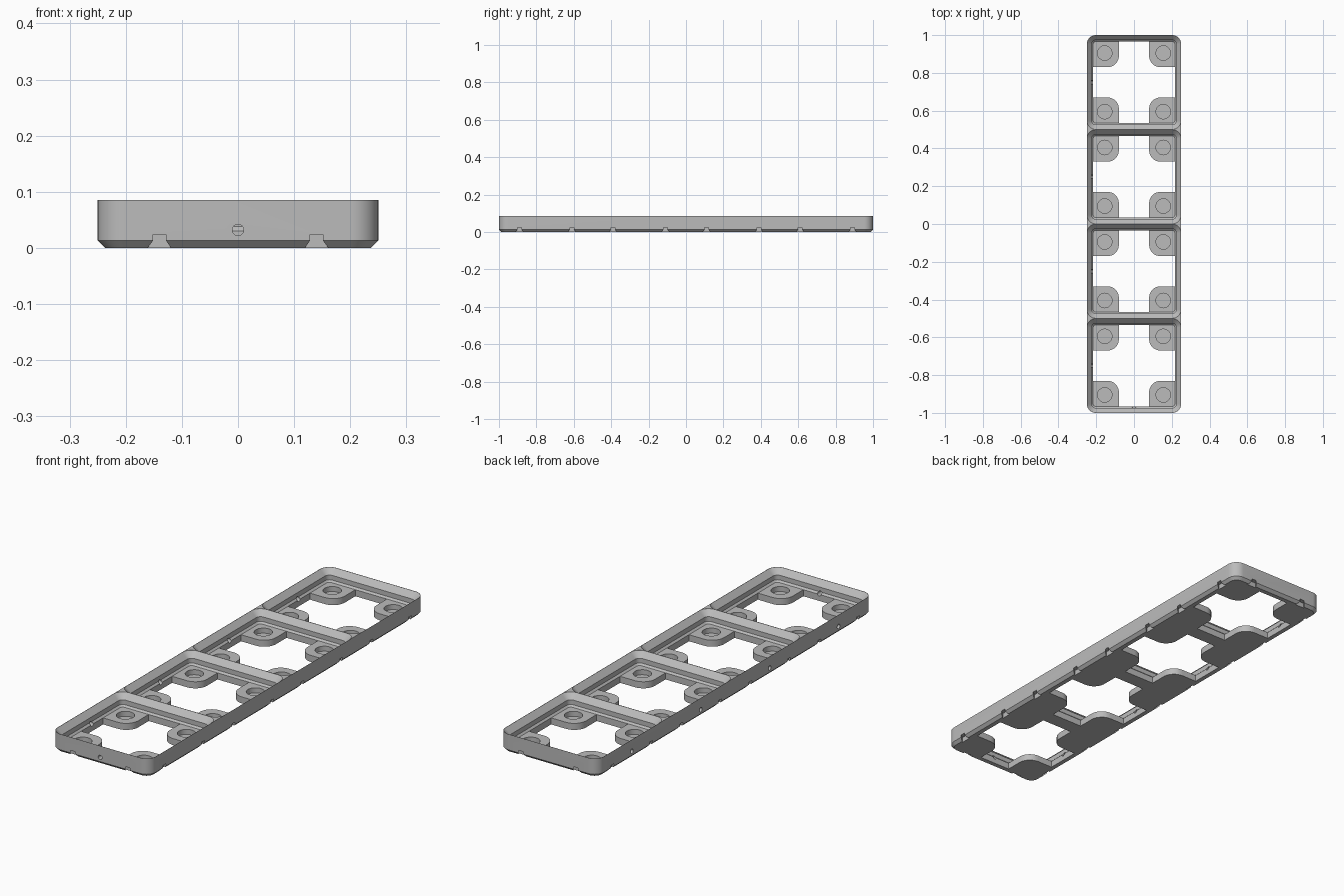
import bpy, bmesh
from math import cos, sin, pi
from mathutils import Matrix, Vector

cube = bpy.data.objects.get("Cube")
if cube:
    bpy.data.objects.remove(cube, do_unlink=True)

HX, HY, TOP, RADIUS = 0.25, 1.0, 0.085, 0.048
FLOOR = 0.03                      # top of the corner pads
OPEN = 0.216                      # half size of the cell opening
PITCH = 0.5
CELLS = [(i - 1.5) * PITCH for i in range(4)]
SIGNS = (-1, 1)


def rounded(hx, hy, r, cy=0, steps=10):
    """Outline of a rounded rectangle, counter-clockwise."""
    pts = []
    for q, (sx, sy) in enumerate(((1, 1), (-1, 1), (-1, -1), (1, -1))):
        for k in range(steps + 1):
            a = (q + k / steps) * pi / 2
            pts.append((sx * (hx - r) + r * cos(a), cy + sy * (hy - r) + r * sin(a)))
    return pts


def loft(bm, levels):
    """Closed solid through matching outlines, given as (z, outline)."""
    rings = [[bm.verts.new((x, y, z)) for x, y in pts] for z, pts in levels]
    n = len(rings[0])
    for low, high in zip(rings, rings[1:]):
        for i in range(n):
            j = (i + 1) % n
            bm.faces.new((low[i], low[j], high[j], high[i]))
    bm.faces.new(rings[0][::-1])
    bm.faces.new(rings[-1])


def make(name, bm):
    bmesh.ops.recalc_face_normals(bm, faces=bm.faces)
    mesh = bpy.data.meshes.new(name)
    bm.to_mesh(mesh)
    bm.free()
    obj = bpy.data.objects.new(name, mesh)
    bpy.context.collection.objects.link(obj)
    return obj


# Outer block with a chamfered foot
bm = bmesh.new()
loft(bm, [(z, rounded(HX - d, HY - d, RADIUS - d))
          for z, d in ((0, 0.013), (0.013, 0), (TOP, 0))])
tray = make("grid_tray", bm)

# Stepped sockets: chamfer, straight wall, chamfer up to a thin rim
bm = bmesh.new()
for cy in CELLS:
    loft(bm, [(z, rounded(HX - d, HX - d, RADIUS - d, cy))
              for z, d in ((FLOOR, HX - OPEN), (0.038, 0.0256), (0.0595, 0.0256),
                           (TOP - 0.0005, 0.0006), (TOP + 0.02, 0.0006))])
sockets = make("socket_cutter", bm)

# Cross-shaped openings that leave a round-cornered pad in every corner
bm = bmesh.new()
PAD, PAD_R = 0.08, 0.06
quadrant = [(OPEN, PAD)]
for k in range(9):
    a = -pi / 2 - k / 8 * pi / 2
    quadrant.append((PAD + PAD_R + PAD_R * cos(a), PAD + PAD_R + PAD_R * sin(a)))
quadrant.append((PAD, OPEN))
outline = []
for q in range(4):
    turn = Matrix.Rotation(q * pi / 2, 2)
    outline += [turn @ Vector(p) for p in quadrant]
for cy in CELLS:
    pts = [(p.x, p.y + cy) for p in outline]
    loft(bm, [(-0.02, pts), (FLOOR + 0.004, pts)])
openings = make("opening_cutter", bm)

# Small cuts: round recesses, dovetail slots and side holes
bm = bmesh.new()


def cylinder(radius, depth, matrix):
    bmesh.ops.create_cone(bm, cap_ends=True, segments=32, radius1=radius,
                          radius2=radius, depth=depth, matrix=matrix)


def slot(edge, out, along):
    """Dovetail that widens inward from a point on the outer edge."""
    pts = []
    for d, s in ((-0.005, -1), (0.02, -1), (0.02, 1), (-0.005, 1)):
        pts.append(tuple(edge - out * d + along * s * (0.0115 + 0.72 * d)))
    loft(bm, [(-0.01, pts), (0.024, pts)])


X, Y = Vector((1, 0)), Vector((0, 1))
OFFSET, MAGNET, HOLE_Z = 0.14, 0.155, 0.032
for cy in CELLS:
    for sx in SIGNS:
        for sy in SIGNS:
            cylinder(0.0385, 0.04, Matrix.Translation((sx * MAGNET, cy + sy * MAGNET, 0.027)))
            slot(Vector((sx * HX, cy + sy * OFFSET)), X * sx, Y)
    cylinder(0.01, 0.08, Matrix.Translation((-HX + 0.03, cy, HOLE_Z)) @ Matrix.Rotation(pi / 2, 4, 'Y'))
for sx in SIGNS:
    for sy in SIGNS:
        slot(Vector((sx * OFFSET, sy * HY)), Y * sy, X)
cylinder(0.01, 0.08, Matrix.Translation((0, -HY + 0.03, HOLE_Z)) @ Matrix.Rotation(pi / 2, 4, 'X'))
details = make("detail_cutter", bm)

# Carve the block, then drop the cutters
bpy.ops.object.select_all(action='DESELECT')
bpy.context.view_layer.objects.active = tray
tray.select_set(True)
for cutter in (sockets, openings, details):
    mod = tray.modifiers.new(cutter.name, 'BOOLEAN')
    mod.operation, mod.solver, mod.object = 'DIFFERENCE', 'EXACT', cutter
    bpy.ops.object.modifier_apply(modifier=mod.name)
    bpy.data.objects.remove(cutter, do_unlink=True)

# Single grey finish
grey = bpy.data.materials.new("plain_grey")
grey.use_nodes = True
color = (0.5, 0.5, 0.5, 1)
grey.diffuse_color = color
grey.node_tree.nodes["Principled BSDF"].inputs["Base Color"].default_value = color
tray.data.materials.clear()
tray.data.materials.append(grey)
bpy.ops.object.shade_smooth_by_angle(angle=pi / 6)
